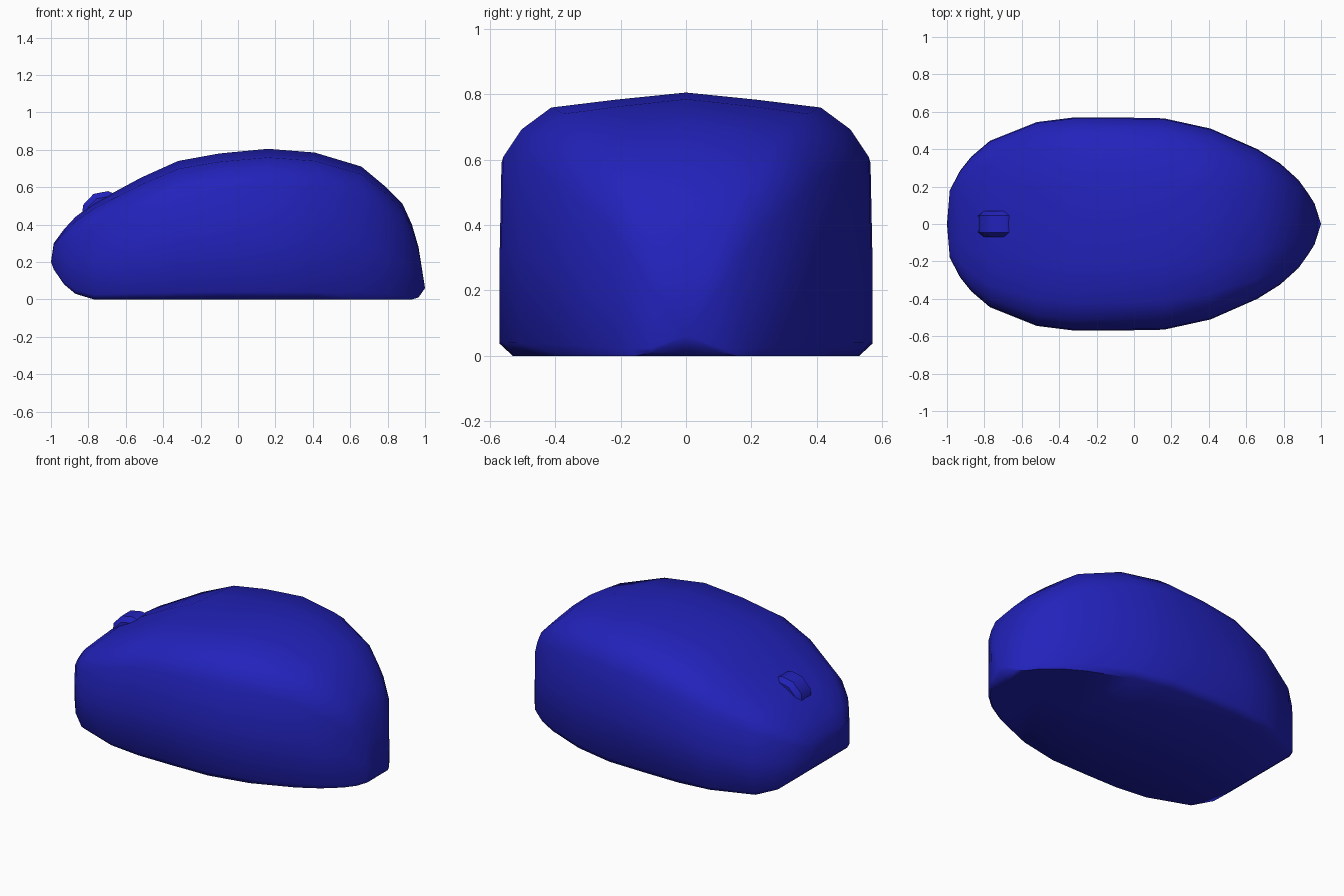
import bpy, bmesh, math
from mathutils import Vector

if "Cube" in bpy.data.objects:
    bpy.data.objects.remove(bpy.data.objects["Cube"])

blue = bpy.data.materials.new("blue_plastic")
blue.diffuse_color = (0.016, 0.016, 0.5, 1)
blue.use_nodes = True
blue.node_tree.nodes["Principled BSDF"].inputs["Base Color"].default_value = blue.diffuse_color


def make_object(name, bm, angle):
    bmesh.ops.recalc_face_normals(bm, faces=bm.faces)
    mesh = bpy.data.meshes.new(name)
    bm.to_mesh(mesh)
    bm.free()
    obj = bpy.data.objects.new(name, mesh)
    bpy.context.collection.objects.link(obj)
    mesh.materials.append(blue)
    bpy.context.view_layer.objects.active = obj
    obj.select_set(True)
    bpy.ops.object.shade_smooth_by_angle(angle=math.radians(angle))
    obj.select_set(False)
    return obj


# Shell stations along the length: x, half width, underside z, ridge z
stations = [
    (-0.985, 0.18, 0.16, 0.30), (-0.93, 0.285, 0.08, 0.375),
    (-0.87, 0.36, 0.03, 0.44), (-0.77, 0.445, 0, 0.515),
    (-0.52, 0.545, 0, 0.65), (-0.32, 0.57, 0, 0.74),
    (-0.10, 0.57, 0, 0.78), (0.16, 0.565, 0, 0.805),
    (0.41, 0.51, 0, 0.785), (0.66, 0.40, 0, 0.71),
    (0.78, 0.325, 0, 0.61), (0.88, 0.235, 0, 0.51),
    (0.93, 0.165, 0, 0.40), (0.965, 0.11, 0.01, 0.28),
]
# Half cross-section as fractions of half width and height
section = [(0.93, 0), (1, 0.05), (1, 0.40), (0.99, 0.755),
           (0.89, 0.86), (0.73, 0.943), (0.38, 0.973)]

bm = bmesh.new()
rings = []
for x, w, low, high in stations:
    half = [(w * a, low + (high - low) * b) for a, b in section]
    loop = half + [(0, high)] + [(-y, z) for y, z in reversed(half)] + [(0, low)]
    rings.append([bm.verts.new((x, y, z)) for y, z in loop])
for r0, r1 in zip(rings, rings[1:]):
    for i in range(len(r0)):
        j = (i + 1) % len(r0)
        bm.faces.new((r0[i], r0[j], r1[j], r1[i]))
# Rounded nose and pointed tail
for ring, tip in ((rings[0], (-1, 0, 0.2)), (rings[-1], (1, 0, 0.06))):
    v = bm.verts.new(tip)
    for i in range(len(ring)):
        bm.faces.new((ring[i], ring[(i + 1) % len(ring)], v))
make_object("mouse_shell", bm, 50)

# Scroll wheel with chamfered rims, partly sunk into the shell
bm = bmesh.new()
wheel = []
for y, radius in ((-0.07, 0.10), (-0.045, 0.13), (0.045, 0.13), (0.07, 0.10)):
    wheel.append([bm.verts.new((-0.71 + radius * math.cos(math.tau * (i + 0.3) / 10), y,
                                0.45 + radius * math.sin(math.tau * (i + 0.3) / 10)))
                  for i in range(10)])
for r0, r1 in zip(wheel, wheel[1:]):
    for i in range(10):
        j = (i + 1) % 10
        bm.faces.new((r0[i], r0[j], r1[j], r1[i]))
bm.faces.new(wheel[0])
bm.faces.new(wheel[-1])
make_object("scroll_wheel", bm, 40)
